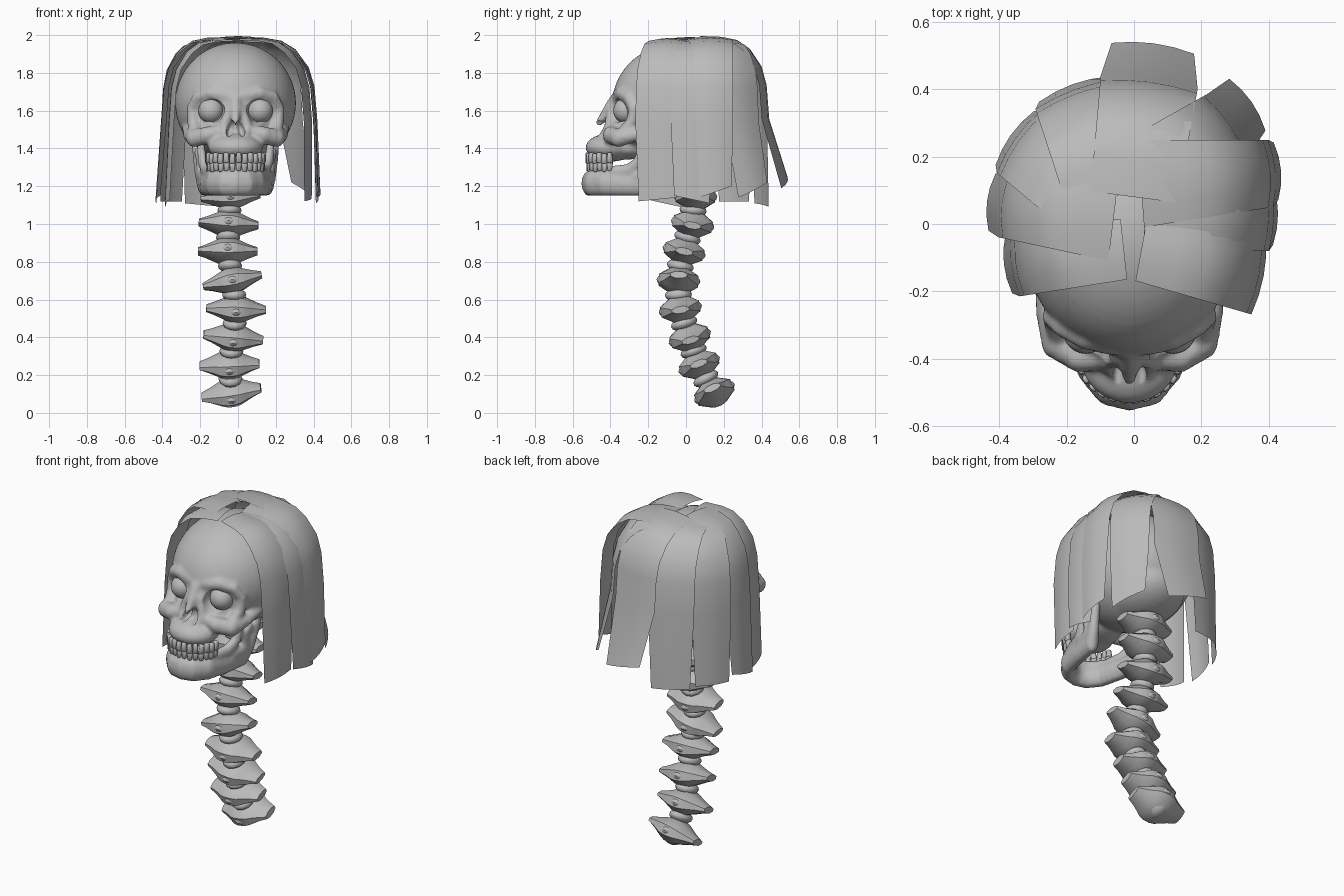
import bpy, bmesh, math
from mathutils import Matrix, Vector, Euler

if "Cube" in bpy.data.objects:
    bpy.data.objects.remove(bpy.data.objects["Cube"])

CX = -0.013  # head centre line
bone = bpy.data.materials.new("plain grey")
bone.diffuse_color = (0.5, 0.5, 0.5, 1)
bone.use_nodes = True
bone.node_tree.nodes["Principled BSDF"].inputs["Base Color"].default_value = bone.diffuse_color


def finish(bm, name, angle=None, recalc=True):
    if recalc:
        bmesh.ops.recalc_face_normals(bm, faces=bm.faces)
    me = bpy.data.meshes.new(name)
    bm.to_mesh(me)
    bm.free()
    ob = bpy.data.objects.new(name, me)
    bpy.context.collection.objects.link(ob)
    me.materials.append(bone)
    if angle:
        bpy.ops.object.select_all(action='DESELECT')
        ob.select_set(True)
        bpy.context.view_layer.objects.active = ob
        bpy.ops.object.shade_smooth_by_angle(angle=math.radians(angle))
    return ob


def ball(bm, c, r, rot=(0, 0, 0), seg=16):
    m = Matrix.Translation(c) @ Euler(rot).to_matrix().to_4x4() @ Matrix.Diagonal((*r, 1))
    bmesh.ops.create_uvsphere(bm, u_segments=seg, v_segments=seg // 2 + 2, radius=1, matrix=m)


def ridge(bm, pts, zs=1.0):
    """Chain of balls through (x, y, z, radius) points, on both sides of the head."""
    for a, b in zip(pts, pts[1:]):
        n = max(1, math.ceil(math.dist(a[:3], b[:3]) / (0.4 * (a[3] + b[3]))))
        for i in range(n + 1):
            x, y, z, r = (p + (q - p) * i / n for p, q in zip(a, b))
            for s in (1, -1):
                ball(bm, (CX + s * x, y, z), (r, r, r * zs), seg=8)


def fuse(ob, voxel, cutter=None, smooth=5):
    """Merge overlapping volumes into one smooth bone and apply the result."""
    m = ob.modifiers.new("merge", 'REMESH')
    m.mode, m.voxel_size, m.use_smooth_shade = 'VOXEL', voxel, True
    if cutter:
        b = ob.modifiers.new("hollow", 'BOOLEAN')
        b.operation, b.object = 'DIFFERENCE', cutter
    s = ob.modifiers.new("soften", 'SMOOTH')
    s.factor, s.iterations = 0.5, smooth
    dg = bpy.context.evaluated_depsgraph_get()
    me = bpy.data.meshes.new_from_object(ob.evaluated_get(dg))
    ob.modifiers.clear()
    ob.data = me
    me.materials.clear()
    me.materials.append(bone)
    for p in me.polygons:
        p.use_smooth, p.material_index = True, 0


# Skull: braincase, brow, cheekbones, nose and upper jaw
bm = bmesh.new()
ball(bm, (CX, -0.03, 1.64), (0.32, 0.36, 0.32), seg=48)
ball(bm, (CX, 0.04, 1.48), (0.23, 0.26, 0.16), seg=32)
ball(bm, (CX, -0.25, 1.51), (0.20, 0.165, 0.12), seg=24)
ball(bm, (CX, -0.40, 1.405), (0.145, 0.132, 0.075), seg=24)
ball(bm, (CX, -0.33, 1.40), (0.125, 0.16, 0.06), seg=24)
ridge(bm, [(0, -.362, 1.665, .034), (.06, -.355, 1.68, .036), (.13, -.34, 1.692, .036),
           (.20, -.305, 1.67, .032), (.23, -.275, 1.61, .032), (.225, -.285, 1.54, .034), (.21, -.33, 1.48, .038)])
ridge(bm, [(.08, -.40, 1.49, .035), (.15, -.395, 1.47, .048), (.215, -.355, 1.455, .05),
           (.245, -.27, 1.47, .035), (.26, -.15, 1.50, .026), (.25, 0, 1.51, .026)])
ridge(bm, [(0, -.375, 1.655, .036), (0, -.415, 1.595, .032), (0, -.457, 1.54, .021)])
ridge(bm, [(.035, -.39, 1.60, .03), (.065, -.41, 1.51, .027), (.045, -.44, 1.455, .027), (0, -.445, 1.45, .024)])
skull = finish(bm, "skull", recalc=False)

# Eye sockets and nose opening
bm = bmesh.new()
for s in (1, -1):
    ball(bm, (CX + s * .13, -.385, 1.60), (.074, .085, .066), (0, 0, s * .25), 20)
    ball(bm, (CX + s * .026, -.45, 1.505), (.022, .07, .045), (0, s * -.3, 0), 12)
cutter = finish(bm, "socket_cutter")
cutter.hide_render = True
fuse(skull, 0.0115, cutter, 4)
bpy.data.objects.remove(cutter)

# Lower jaw with broad rising rear plates
bm = bmesh.new()
ridge(bm, [(0, -.51, 1.215, .047), (.06, -.495, 1.215, .047), (.115, -.43, 1.215, .046),
           (.145, -.30, 1.21, .044), (.165, -.18, 1.21, .042), (.185, -.14, 1.27, .034),
           (.20, -.11, 1.36, .03), (.21, -.08, 1.46, .025)], 1.5)
ridge(bm, [(0, -.497, 1.275, .025), (.06, -.48, 1.275, .025), (.125, -.41, 1.275, .027),
           (.155, -.30, 1.285, .03), (.175, -.25, 1.33, .028), (.185, -.225, 1.42, .022)], 1.2)
ridge(bm, [(.165, -.26, 1.25, .032), (.18, -.18, 1.26, .032), (.185, -.19, 1.35, .028), (.195, -.16, 1.38, .026)], 1.2)
fuse(finish(bm, "lower_jaw", recalc=False), 0.011)

# Eyes
bm = bmesh.new()
for s in (1, -1):
    ball(bm, (CX + s * .13, -.318, 1.60), (.067,) * 3, seg=24)
finish(bm, "eyes", 60)

# Teeth: two rows of tapered pegs along the jaw arch
for name, z, flip, rx in (("upper_teeth", 1.347, 1, .148), ("lower_teeth", 1.303, -1, .142)):
    bm = bmesh.new()
    for i in range(14):
        a = math.radians(-84 + 168 * i / 13)
        p = Vector((CX + rx * math.sin(a), -.39 - (rx - .018) * math.cos(a), z + .004 * (i % 2)))
        m = Matrix.Translation(p) @ Matrix.Rotation(a, 4, 'Z') @ Matrix.Diagonal((.031, .026, .054, 1))
        for v in bmesh.ops.create_cube(bm, size=1)['verts']:
            if v.co.z * flip > 0:
                v.co.x *= .75
            v.co = m @ v.co
    bmesh.ops.bevel(bm, geom=bm.edges[:], offset=.005, segments=1, affect='EDGES')
    finish(bm, name, 50)

# Spine: winged vertebrae with rounded discs between; (x, y, z, roll)
spine = [(-.04, .04, 1.29, 0), (-.04, .05, 1.145, .06), (-.05, .035, 1.0, -.05), (-.055, -.01, .855, 0),
         (-.03, -.04, .70, .2), (-.01, -.03, .55, -.03), (-.025, .02, .40, -.1),
         (-.045, .07, .255, .04), (-.035, .15, .108, .17)]
# half sections of a vertebra from wing tip to middle: (offset, depth, height)
half = [(.158, .045, .018), (.115, .062, .032), (.08, .08, .046), (.05, .098, .058), (.02, .105, .066)]
sections = [(-x, d, h) for x, d, h in half] + half[::-1]
for i, (x, y, z, roll) in enumerate(spine):
    a, b = spine[max(i - 1, 0)], spine[min(i + 1, len(spine) - 1)]
    tilt = -math.atan2(a[1] - b[1], a[2] - b[2]) * .85
    m = Matrix.Translation((x, y, z)) @ Matrix.Rotation(tilt, 4, 'X') @ Matrix.Rotation(-roll, 4, 'Y')
    bm = bmesh.new()
    rings = [[bm.verts.new(m @ Vector((sx, d * math.cos(t) * 1.08, h * 1.08 * math.sin(t))))
              for t in ((k + .5) * math.pi / 4 for k in range(8))] for sx, d, h in sections]
    for r, q in zip(rings, rings[1:]):
        for k in range(8):
            bm.faces.new((r[k], r[k - 1], q[k - 1], q[k]))
    bm.faces.new(rings[0])
    bm.faces.new(rings[-1])
    ball(bm, m @ Vector((0, 0, 0)), (.066, .085, .078), (tilt, 0, 0), 16)   # rounded core
    ball(bm, m @ Vector((0, 0, 0)), (.06, .116, .045), (tilt, 0, 0), 16)    # front and rear lobes
    finish(bm, f"vertebra_{i + 1}", 40)
    if i < len(spine) - 1:
        n = spine[i + 1]
        bm = bmesh.new()
        mid = ((x + n[0]) / 2, (y + n[1]) / 2 - .005, (z + n[2]) / 2)
        ball(bm, mid, (.064, .072, .036), (-math.atan2(y - n[1], z - n[2]), 0, 0), 12)
        finish(bm, f"disc_{i + 1}", 60)

# Hair: flat drooping strands from crown to tip
# (start x, y, side x, y, top width, low width, flare, tip z, tip slant, crown z)
strands = {
    "right_front": (.02, -.085, .37, -.15, .17, .24, 1.0, 1.13, .01, 1.985),
    "right_middle": (.03, .03, .40, .03, .20, .22, 1.03, 1.13, -.02, 1.975),
    "right_side": (.02, .12, .405, .15, .26, .20, 1.04, 1.17, .03, 1.99),
    "right_back": (.03, .12, .28, .295, .28, .22, 1.2, 1.18, .04, 1.98),
    "back": (.0, .08, .045, .42, .26, .29, 1.24, 1.22, .03, 1.995),
    "back_left": (-.06, .08, -.17, .385, .28, .26, 1.04, 1.10, .01, 1.985),
    "left_back": (-.08, .06, -.34, .245, .28, .23, 1.04, 1.12, 0, 1.975),
    "left_side": (-.06, .02, -.39, .06, .26, .20, 1.08, 1.13, -.02, 1.99),
    "left_front": (-.03, -.075, -.35, -.11, .18, .21, 1.06, 1.11, .02, 1.98),
}
drop = [(0, 0), (.30, .004), (.52, .02), (.70, .065), (.88, .16), (.96, .26), (1, .44)]
for name, (x0, y0, x1, y1, w0, w1, flare, tip, slant, top) in strands.items():
    start, end = Vector((x0, y0, 0)), Vector((x1, y1, 0))
    out = (end - start).normalized()
    side = Vector((-out.y, out.x, 0))
    rows = [(start.lerp(end, h), top - d, w0 + (w1 - w0) * h, 0) for h, d in drop]
    rows.append((end * flare, tip, w1 * .85, slant))
    bm = bmesh.new()
    grid = []
    for j, (c, z, w, sl) in enumerate(rows):
        bulge = .015 * min(1, j / 3)
        grid.append([bm.verts.new(c + side * (u * w / 2) + out * bulge * (1 - u * u) +
                                  Vector((0, 0, z + u * sl - .012 * u * u * (j < 4))))
                     for u in (-1, -.5, 0, .5, 1)])
    for r, q in zip(grid, grid[1:]):
        for k in range(4):
            bm.faces.new((r[k], q[k], q[k + 1], r[k + 1]))
    finish(bm, "hair_" + name, 40, recalc=False)
